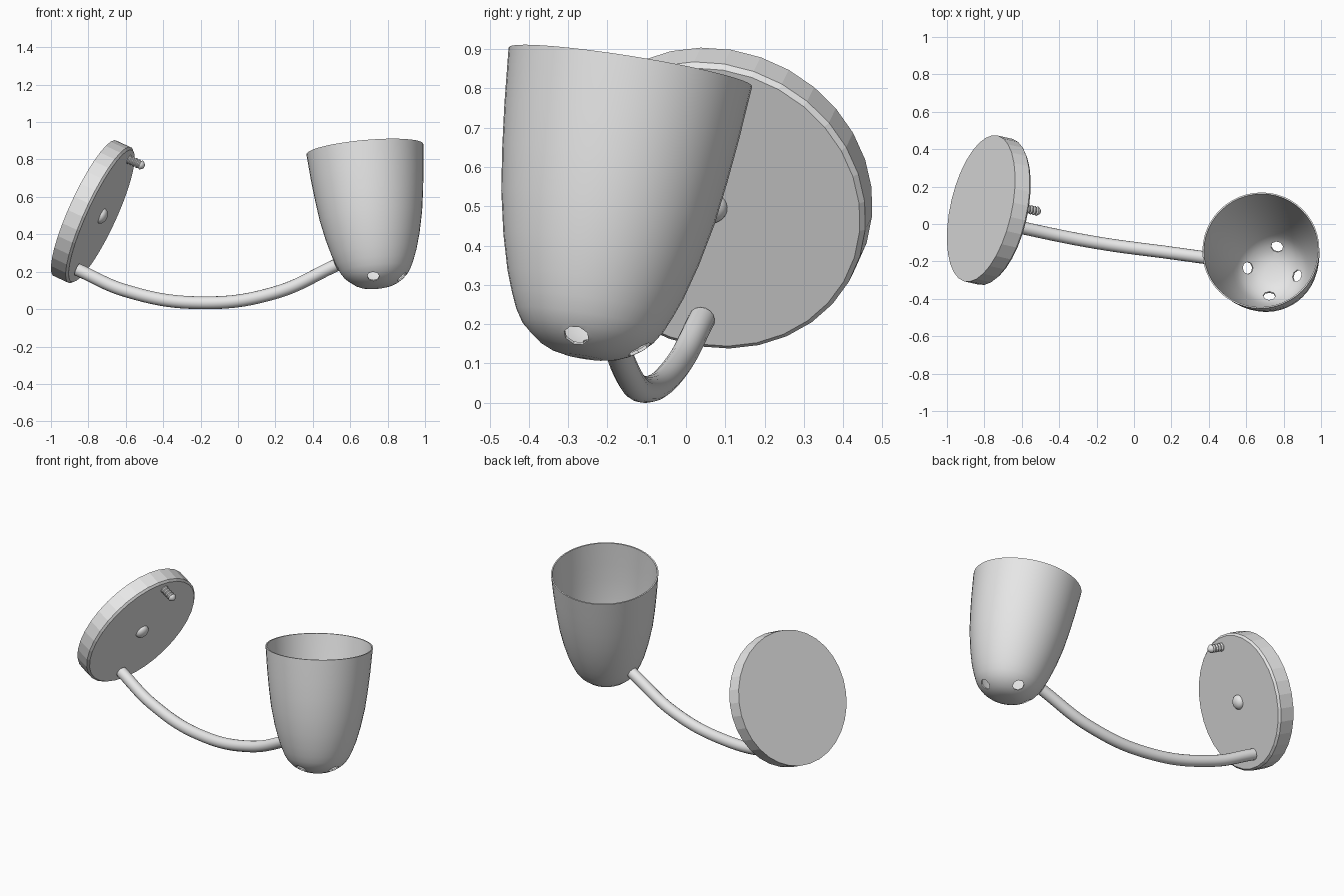
import bpy, bmesh, math
from mathutils import Vector, Matrix

scene_cube = bpy.data.objects.get("Cube")
if scene_cube:
    bpy.data.objects.remove(scene_cube, do_unlink=True)

grey = bpy.data.materials.new("plain_grey")
grey.use_nodes = True
grey.diffuse_color = (0.8, 0.8, 0.8, 1)
grey.node_tree.nodes["Principled BSDF"].inputs["Base Color"].default_value = (0.8, 0.8, 0.8, 1)


def activate(obj):
    bpy.ops.object.select_all(action='DESELECT')
    obj.select_set(True)
    bpy.context.view_layer.objects.active = obj


def smooth(obj, degrees=40):
    activate(obj)
    bpy.ops.object.shade_smooth_by_angle(angle=math.radians(degrees))


def lathe(name, profile, origin, axis, segments):
    """Spin (radius, height) points about an axis standing on origin."""
    bm = bmesh.new()
    verts = [bm.verts.new((r, 0, h)) for r, h in profile]
    edges = [bm.edges.new(pair) for pair in zip(verts, verts[1:])]
    bmesh.ops.spin(bm, geom=verts + edges, cent=(0, 0, 0), axis=(0, 0, 1),
                   angle=math.tau, steps=segments, use_duplicate=False)
    bmesh.ops.remove_doubles(bm, verts=bm.verts, dist=0.0002)
    bmesh.ops.recalc_face_normals(bm, faces=bm.faces)
    mesh = bpy.data.meshes.new(name)
    bm.to_mesh(mesh)
    bm.free()
    mesh.materials.append(grey)
    obj = bpy.data.objects.new(name, mesh)
    bpy.context.collection.objects.link(obj)
    turn = Vector((0, 0, 1)).rotation_difference(Vector(axis).normalized())
    obj.matrix_world = Matrix.Translation(origin) @ turn.to_matrix().to_4x4()
    bpy.context.view_layer.update()
    return obj


# Wall plate: faceted disc with a small bevel on its front edge
plate_axis = Vector((0.89, -0.2, -0.41)).normalized()
plate_back = Vector((-0.818, 0.083, 0.539))
lathe("wall_plate", [(0, 0), (0.4, 0), (0.4, 0.088), (0.388, 0.1), (0, 0.1)],
      plate_back, plate_axis, 32)

# Domed knob in the middle of the plate
dome = [(0.043 * math.cos(a), 0.03 * math.sin(a))
        for a in (math.pi / 2 * i / 6 for i in range(7))]
knob = lathe("centre_knob", [(0, -0.01), (0.043, -0.01)] + dome,
             plate_back + plate_axis * 0.1, plate_axis, 24)
smooth(knob)

# Threaded stud near the top of the plate
thread = [(0, -0.01)]
for i in range(5):
    thread += [(0.019, i * 0.018), (0.025, i * 0.018 + 0.006), (0.025, i * 0.018 + 0.011)]
thread += [(0.018, 0.092), (0.01, 0.099), (0, 0.101)]
stud = lathe("threaded_stud", thread, (-0.59, 0.085, 0.803), plate_axis, 16)
smooth(stud)

# Curved arm from plate to shade
curve = bpy.data.curves.new("arm", 'CURVE')
curve.dimensions = '3D'
curve.bevel_depth = 0.034
curve.bevel_resolution = 6
curve.resolution_u = 12
curve.use_fill_caps = True
path = [(-0.86, 0.04, 0.212), (-0.6, -0.02, 0.098), (-0.2, -0.1, 0.034),
        (0.2, -0.155, 0.088), (0.525, -0.2, 0.235)]
spline = curve.splines.new('BEZIER')
spline.bezier_points.add(len(path) - 1)
for point, co in zip(spline.bezier_points, path):
    point.co = co
    point.handle_left_type = point.handle_right_type = 'AUTO'
curve.materials.append(grey)
arm = bpy.data.objects.new("arm", curve)
bpy.context.collection.objects.link(arm)
activate(arm)
bpy.ops.object.convert(target='MESH')
smooth(bpy.context.object)

# Cup-shaped shade with a thin wall
outer = [(0, 0), (0.05, 0.002), (0.085, 0.009), (0.115, 0.022), (0.145, 0.042),
         (0.17, 0.067), (0.19, 0.098), (0.207, 0.137), (0.227, 0.19),
         (0.252, 0.28), (0.275, 0.39), (0.29, 0.5), (0.302, 0.61), (0.314, 0.753)]
depth = outer[-1][1]
inner = [(r * 0.975, h + 0.008 * (1 - h / depth)) for r, h in reversed(outer)]
shade = lathe("lamp_shade", outer + inner, (0.745, -0.26, 0.114), (-0.09, 0.16, 1), 48)

# Four vent holes around the base of the shade
for degrees in (172, 80, -11, -97):
    a = math.radians(degrees)
    out = Vector((math.cos(a), math.sin(a), 0))
    drill = out * 0.68 - Vector((0, 0, 0.73))
    start = out * 0.141 + Vector((0, 0, 0.04)) - drill * 0.04
    cutter = lathe("vent_cutter", [(0, 0), (0.033, 0), (0.033, 0.08), (0, 0.08)],
                   shade.matrix_world @ start,
                   shade.matrix_world.to_3x3() @ drill, 8)
    cutter.hide_render = True
    activate(shade)
    cut = shade.modifiers.new("vent", 'BOOLEAN')
    cut.operation = 'DIFFERENCE'
    cut.solver = 'EXACT'
    cut.object = cutter
    bpy.ops.object.modifier_apply(modifier=cut.name)
    bpy.data.objects.remove(cutter, do_unlink=True)
smooth(shade)
